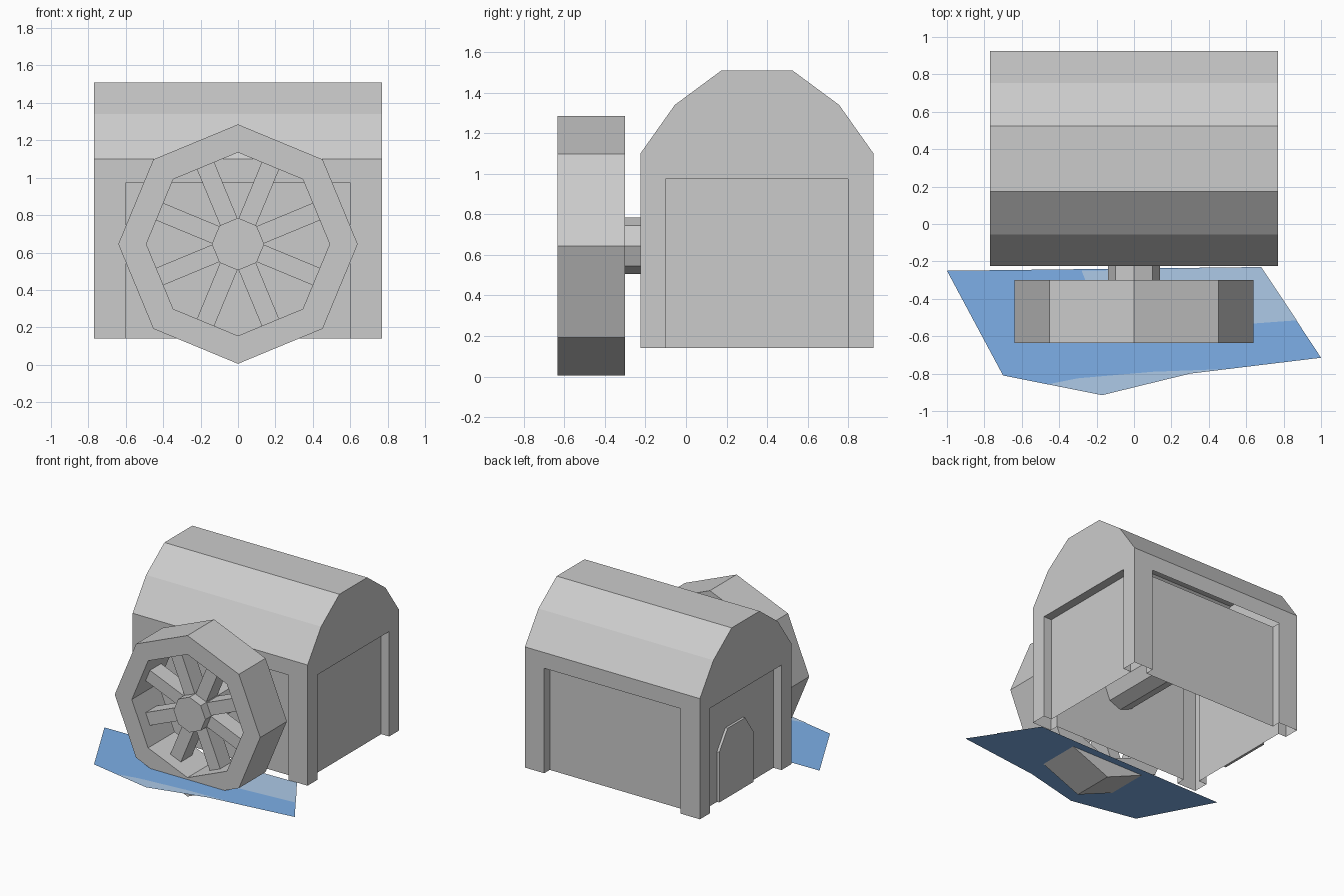
import bpy
import bmesh
from math import cos, sin, pi
from mathutils import Matrix, Vector

if "Cube" in bpy.data.objects:
    bpy.data.objects.remove(bpy.data.objects["Cube"], do_unlink=True)


def material(name, rgb):
    mat = bpy.data.materials.new(name)
    mat.use_nodes = True
    color = (*rgb, 1)
    mat.diffuse_color = color
    mat.node_tree.nodes["Principled BSDF"].inputs["Base Color"].default_value = color
    return mat


STONE = material("plain grey", (0.6, 0.6, 0.6))
WATER = material("water blue", (0.218, 0.457, 0.854))
FOAM = material("pale blue", (0.456, 0.638, 0.871))


def finish(bm, name, mat, fix_normals=True):
    if fix_normals:
        bmesh.ops.recalc_face_normals(bm, faces=bm.faces[:])
    mesh = bpy.data.meshes.new(name)
    bm.to_mesh(mesh)
    bm.free()
    mesh.materials.append(mat)
    obj = bpy.data.objects.new(name, mesh)
    bpy.context.collection.objects.link(obj)
    return obj


def loop(bm, points):
    return [bm.verts.new(p) for p in points]


def bridge(bm, a, b, closed=True):
    n = len(a)
    for i in range(n if closed else n - 1):
        j = (i + 1) % n
        bm.faces.new((a[i], a[j], b[j], b[i]))


# Building dimensions
BASE, LINTEL, MID_Y = 0.14, 0.975, 0.35
HX, HY, JAMB_X, JAMB_Y, DEPTH = 0.77, 0.575, 0.6, 0.45, 0.07

# Lower walls: corner pillars with a recessed panel on each side, open below
quarter = [(HX - DEPTH, JAMB_Y), (HX, JAMB_Y), (HX, HY),
           (JAMB_X, HY), (JAMB_X, HY - DEPTH)]
plan = []
for sx, sy in ((1, 1), (-1, 1), (-1, -1), (1, -1)):
    pts = quarter if sx * sy > 0 else quarter[::-1]
    plan += [(x * sx, MID_Y + y * sy) for x, y in pts]
bm = bmesh.new()
low = loop(bm, [(x, y, BASE) for x, y in plan])
top = loop(bm, [(x, y, LINTEL) for x, y in plan])
bridge(bm, low, top)
# Lintel undersides; the back one is left open
for q in range(1, 4):
    bm.faces.new([top[(5 * q + k) % len(top)] for k in (3, 4, 5, 6)])
finish(bm, "walls", STONE)

# Barrel roof and gables
half = [(HY, LINTEL), (HY, 1.10), (0.405, 1.34), (0.175, 1.51)]
profile = [(-y, z) for y, z in half] + half[::-1]
bm = bmesh.new()
ends = [loop(bm, [(x, MID_Y + y, z) for y, z in profile]) for x in (-HX, HX)]
bridge(bm, *ends, closed=False)
for end in ends:
    bm.faces.new(end)
finish(bm, "roof", STONE)

# Door plate with chamfered top on the -x panel
bm = bmesh.new()
outline = [(-0.215, BASE), (-0.215, 0.54), (-0.11, 0.69),
           (0.11, 0.69), (0.215, 0.54), (0.215, BASE)]
sides = [loop(bm, [(x, 0.395 + y, z) for y, z in outline])
         for x in (DEPTH - HX, DEPTH - HX - 0.02)]
bridge(bm, *sides)
bm.faces.new(sides[1])
finish(bm, "door", STONE)

# Water wheel
CENTER_Z, FRONT, REAR = 0.645, -0.635, -0.30


def octagon(bm, radius, y):
    return loop(bm, [(radius * cos(i * pi / 4), y, CENTER_Z + radius * sin(i * pi / 4))
                     for i in range(8)])


bm = bmesh.new()
rings = [octagon(bm, r, y) for r, y in
         ((0.64, FRONT), (0.64, REAR), (0.49, REAR), (0.49, FRONT))]
for i in range(4):
    bridge(bm, rings[i], rings[(i + 1) % 4])
finish(bm, "wheel_rim", STONE)

bm = bmesh.new()
caps = [octagon(bm, 0.14, y) for y in (-0.61, 0.45)]
bridge(bm, *caps)
for cap in caps:
    bm.faces.new(cap)
finish(bm, "hub_and_axle", STONE)

bm = bmesh.new()
for i in range(8):
    turn = Matrix.Rotation((i + 0.5) * pi / 4, 4, 'Y')
    place = (Matrix.Translation((0, -0.467, CENTER_Z)) @ turn
             @ Matrix.Translation((0.29, 0, 0)) @ Matrix.Diagonal((0.33, 0.14, 0.10, 1)))
    bmesh.ops.create_cube(bm, size=1, matrix=place)
finish(bm, "wheel_spokes", STONE)


# Pond and its pale patches
def sheet(name, points, z, mat):
    bm = bmesh.new()
    face = bm.faces.new(loop(bm, [(x, y, z) for x, y in points]))
    face.normal_update()
    if face.normal.dot(Vector((0, 0, 1))) < 0:
        face.normal_flip()
    finish(bm, name, mat, fix_normals=False)


sheet("water", [(-1, -0.25), (-0.7, -0.81), (-0.17, -0.915), (0.3, -0.8),
                (1, -0.715), (0.68, -0.23)], BASE, WATER)
sheet("front_foam", [(-0.46, -0.857), (-0.17, -0.915), (0.3, -0.8), (0.5, -0.775),
                     (0.1, -0.79), (-0.3, -0.825)], BASE + 0.003, FOAM)
sheet("side_foam", [(-0.28, -0.25), (-0.2, -0.45), (0.3, -0.56), (0.6, -0.535),
                    (0.87, -0.515), (0.68, -0.23)], BASE + 0.003, FOAM)
